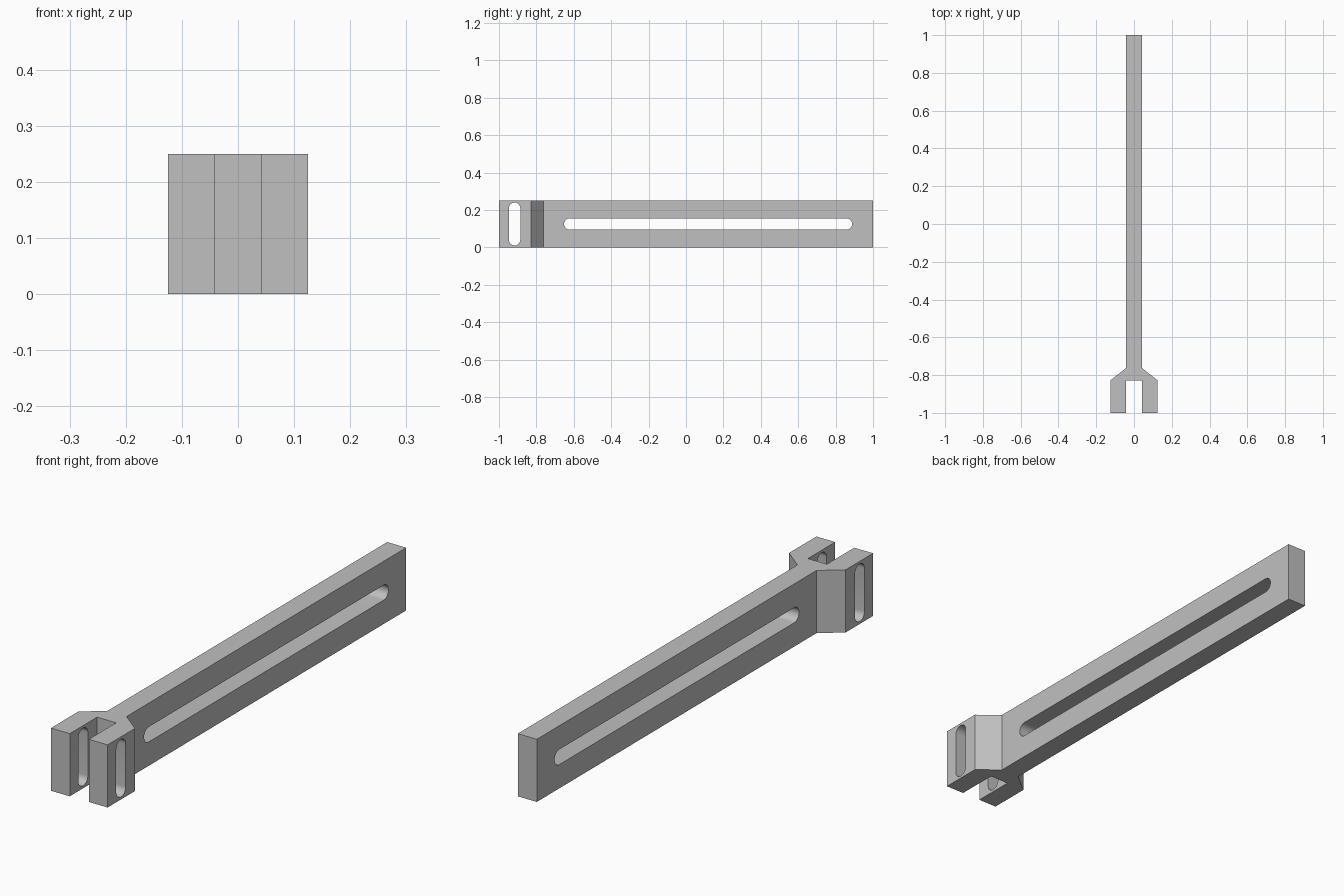
import bpy
import bmesh
import math
from mathutils import Vector

cube = bpy.data.objects.get("Cube")
if cube:
    bpy.data.objects.remove(cube, do_unlink=True)

HEIGHT = 0.25
HALF_BAR = 0.042
HALF_FORK = 0.125

grey = bpy.data.materials.new("plain grey")
grey.use_nodes = True
grey.diffuse_color = (0.53, 0.53, 0.53, 1)
grey.node_tree.nodes["Principled BSDF"].inputs["Base Color"].default_value = grey.diffuse_color


def prism(name, points, sweep):
    """Extrude a closed outline of 3D points along a vector."""
    bm = bmesh.new()
    face = bm.faces.new([bm.verts.new(p) for p in points])
    moved = bmesh.ops.extrude_face_region(bm, geom=[face])["geom"]
    bmesh.ops.translate(bm, vec=Vector(sweep),
                        verts=[v for v in moved if isinstance(v, bmesh.types.BMVert)])
    bmesh.ops.recalc_face_normals(bm, faces=bm.faces)
    mesh = bpy.data.meshes.new(name)
    bm.to_mesh(mesh)
    bm.free()
    mesh.materials.append(grey)
    obj = bpy.data.objects.new(name, mesh)
    bpy.context.collection.objects.link(obj)
    return obj


def slot_cutter(name, y, z, half_y, half_z, radius, steps=16):
    """Round-ended slot outline in the side plane, running right through the part."""
    points = []
    for i in range(2 * steps + 2):
        # Each half turn belongs to one end; the straights join the ends.
        end = 1 if i <= steps else -1
        angle = math.pi * (i - (end < 0)) / steps
        if half_y > half_z:
            angle -= math.pi / 2
        points.append((-0.2,
                       y + end * half_y + radius * math.cos(angle),
                       z + end * half_z + radius * math.sin(angle)))
    cutter = prism(name, points, (0.4, 0, 0))
    cutter.hide_render = True
    return cutter


# Forked bar: mirrored plan outline swept upward
side = [(HALF_BAR, -0.828), (HALF_BAR, -1), (HALF_FORK, -1),
        (HALF_FORK, -0.828), (HALF_BAR, -0.762), (HALF_BAR, 1)]
outline = side + [(-x, y) for x, y in reversed(side)]
bar = prism("forked_bar", [(x, y, 0) for x, y in outline], (0, 0, HEIGHT))

# Long slot in the bar, upright slot through both prongs
cutters = [
    slot_cutter("long_slot_cutter", 0.118, HEIGHT / 2, 0.74, 0, 0.03),
    slot_cutter("prong_slot_cutter", -0.916, HEIGHT / 2, 0, 0.085, 0.03),
]
bpy.context.view_layer.objects.active = bar
for cutter in cutters:
    cut = bar.modifiers.new("slot", "BOOLEAN")
    cut.operation = "DIFFERENCE"
    cut.solver = "EXACT"
    cut.object = cutter
    bpy.ops.object.modifier_apply(modifier=cut.name)
    bpy.data.objects.remove(cutter, do_unlink=True)

# Smooth slot ends, crisp edges elsewhere
bpy.ops.object.select_all(action="DESELECT")
bar.select_set(True)
bpy.ops.object.shade_smooth_by_angle(angle=math.radians(30))
